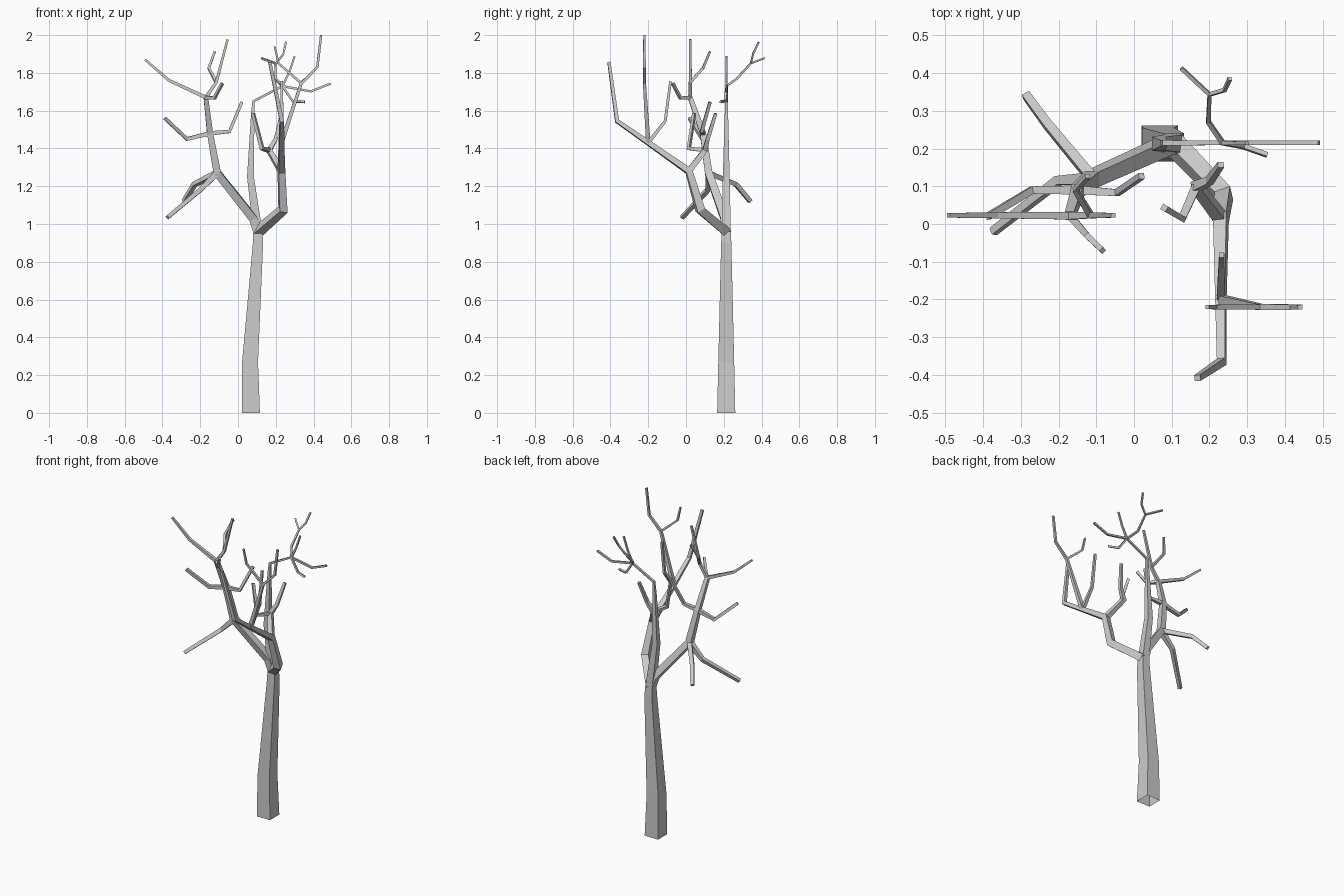
import bpy, bmesh
from mathutils import Vector


def sweep(bm, path, cap_start=True):
    """Tapered four-sided limb through points (x, y, z, half_width)."""
    pts = [Vector(p[:3]) for p in path]
    rings, u = [], None
    for i, p in enumerate(pts):
        a = (p - pts[i - 1]).normalized() if i else Vector()
        b = (pts[i + 1] - p).normalized() if i < len(pts) - 1 else Vector()
        d = (a + b).normalized()
        if u is None:
            u = Vector((0, 1, 0)) if abs(d.x) > 0.8 else Vector((1, 0, 0))
        u = (u - d * u.dot(d)).normalized()
        v = d.cross(u)
        r = path[i][3]
        rings.append([bm.verts.new(p + (u * s + v * t) * r)
                      for s, t in ((-1, -1), (1, -1), (1, 1), (-1, 1))])
    for lo, hi in zip(rings, rings[1:]):
        for k in range(4):
            n = (k + 1) % 4
            bm.faces.new((lo[k], lo[n], hi[n], hi[k]))
    bm.faces.new(rings[-1])
    if cap_start:
        bm.faces.new(rings[0][::-1])


def limb(name, paths, cap_start=True):
    bm = bmesh.new()
    for path in paths:
        sweep(bm, path, cap_start)
    mesh = bpy.data.meshes.new(name)
    bm.to_mesh(mesh)
    bm.free()
    ob = bpy.data.objects.new(name, mesh)
    bpy.context.collection.objects.link(ob)


# Branching points
fork = (0.105, 0.213, 0.96, 0.024)
left_low = (-0.11, 0.12, 1.27, 0.02)
left_mid = (-0.148, 0.09, 1.48, 0.016)
left_top = (-0.17, 0.022, 1.67, 0.012)
right_low = (0.23, 0.015, 1.28, 0.018)
right_side = (0.165, 0.10, 1.39, 0.014)
right_mid = (0.23, -0.20, 1.43, 0.013)
right_top = (0.335, -0.22, 1.745, 0.008)
crown = (0.235, 0.215, 1.73, 0.006)


def thin(p, r):
    return p[:3] + (r,)


# Trunk, open underneath
limb("trunk", [[(0.068, 0.213, 0, 0.048), (0.064, 0.213, 0.27, 0.042),
                (0.106, 0.213, 0.90, 0.027), fork]], cap_start=False)

# Left branch with its side twigs
limb("left_branch", [[fork, (0.08, 0.205, 1.03, 0.022), left_low, left_mid, left_top]])
limb("left_twigs", [
    [thin(left_low, 0.014), (-0.23, 0.265, 1.21, 0.012), (-0.285, 0.34, 1.12, 0.011)],
    [thin(left_low, 0.016), (-0.20, 0.115, 1.18, 0.012), (-0.373, -0.02, 1.035, 0.010)],
    [thin(left_mid, 0.012), (-0.27, 0.09, 1.45, 0.010), (-0.387, 0.02, 1.56, 0.009)],
    [thin(left_mid, 0.012), (-0.045, 0.083, 1.49, 0.009), (0.02, 0.127, 1.645, 0.008)],
    [thin(left_top, 0.010), (-0.365, 0.023, 1.76, 0.008), (-0.492, 0.023, 1.87, 0.006)],
    [thin(left_top, 0.010), (-0.115, 0.023, 1.75, 0.008), (-0.055, 0.023, 1.978, 0.006)],
    [(-0.115, 0.023, 1.75, 0.008), (-0.155, 0.09, 1.825, 0.007), (-0.123, 0.127, 1.913, 0.006)],
    [thin(left_top, 0.010), (-0.125, -0.03, 1.667, 0.008), (-0.083, -0.07, 1.745, 0.007)],
])

# Right branch reaching to the front
limb("right_branch", [[fork, (0.238, 0.075, 1.075, 0.022), right_low, right_mid,
                       (0.232, -0.365, 1.545, 0.011), (0.168, -0.408, 1.857, 0.008)]])
limb("right_twigs", [
    [thin(right_low, 0.016), right_side, (0.20, 0.115, 1.45, 0.010), (0.23, 0.157, 1.585, 0.008)],
    [thin(right_side, 0.012), (0.127, 0.015, 1.40, 0.010), (0.08, 0.043, 1.585, 0.008)],
    [thin(right_mid, 0.012), right_top, (0.42, -0.22, 1.83, 0.007), (0.44, -0.22, 2.0, 0.006)],
    [thin(right_top, 0.007), (0.215, -0.22, 1.85, 0.006), (0.194, -0.22, 1.94, 0.005)],
    [thin(right_mid, 0.011), (0.232, -0.11, 1.545, 0.008), (0.232, -0.082, 1.755, 0.007)],
])

# Centre branch and the thin crown at its end
limb("centre_branch", [[fork, (0.066, 0.213, 1.25, 0.018), (0.078, 0.214, 1.58, 0.009),
                        (0.082, 0.215, 1.65, 0.007), crown]])
back_fork = (0.20, 0.343, 1.85, 0.005)
limb("crown_twigs", [
    [crown, (0.385, 0.215, 1.702, 0.006), (0.49, 0.215, 1.743, 0.006)],
    [crown, (0.27, 0.214, 1.80, 0.005), (0.30, 0.214, 1.887, 0.005)],
    [crown, (0.29, 0.205, 1.65, 0.006), (0.353, 0.183, 1.647, 0.006)],
    [crown, (0.197, 0.27, 1.77, 0.006), back_fork,
     (0.24, 0.355, 1.90, 0.005), (0.254, 0.385, 1.963, 0.005)],
    [back_fork, (0.125, 0.413, 1.877, 0.005)],
])
